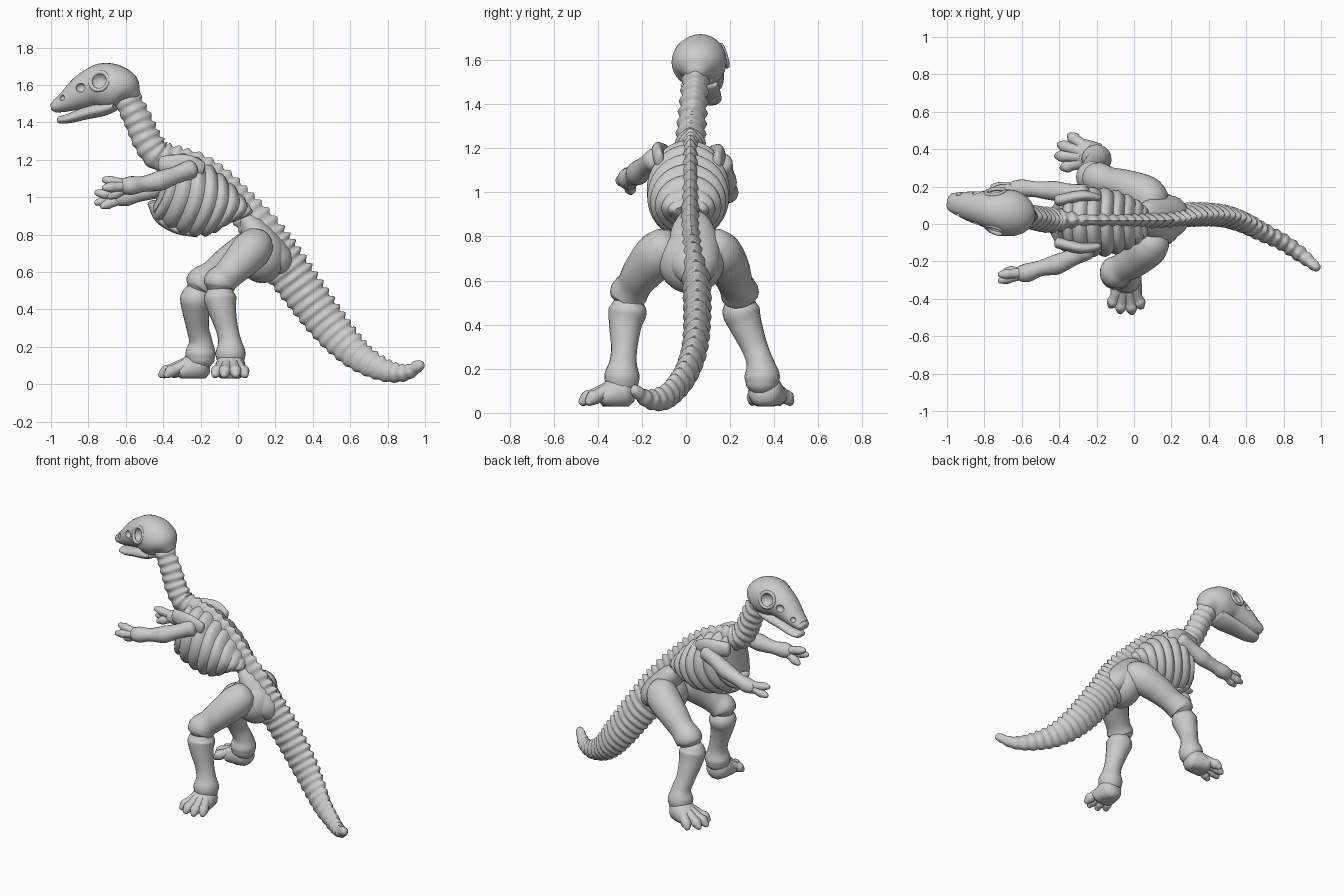
import bpy, bmesh
from math import sin, cos, pi, exp
from mathutils import Vector


def loft(name, rings):
    """Skin a list of closed rings, with capped ends."""
    bm = bmesh.new()
    rows = [[bm.verts.new(p) for p in r] for r in rings]
    n = len(rows[0])
    for a, b in zip(rows, rows[1:]):
        for i in range(n):
            j = (i + 1) % n
            bm.faces.new((a[i], a[j], b[j], b[i]))
    bm.faces.new(rows[0])
    bm.faces.new(rows[-1])
    bmesh.ops.recalc_face_normals(bm, faces=bm.faces)
    me = bpy.data.meshes.new(name)
    bm.to_mesh(me)
    bm.free()
    ob = bpy.data.objects.new(name, me)
    bpy.context.collection.objects.link(ob)
    return ob


def spline(pts, n):
    """Smooth curve through tuples (position and radii together)."""
    P = [Vector(p) for p in pts]
    P = [P[0] * 2 - P[1]] + P + [P[-1] * 2 - P[-2]]
    out = []
    for k in range(1, len(P) - 2):
        a, b, c, d = P[k - 1:k + 3]
        for i in range(n):
            t = i / n
            out.append(0.5 * (2 * b + (c - a) * t + (2 * a - 5 * b + 4 * c - d) * t * t
                              + (3 * b - a - 3 * c + d) * t ** 3))
    return out + [P[-2]]


def even(samples, count):
    """Resample a curve at equal distances."""
    acc = [0]
    for a, b in zip(samples, samples[1:]):
        acc.append(acc[-1] + (Vector(b[:3]) - Vector(a[:3])).length)
    out, k = [], 0
    for i in range(count + 1):
        d = acc[-1] * i / count
        while k < len(acc) - 2 and acc[k + 1] < d:
            k += 1
        out.append(samples[k].lerp(samples[k + 1], (d - acc[k]) / (acc[k + 1] - acc[k])))
    return out


def tube(name, pts, n=5, sides=20, bump=None, count=0, floor=-9, cap=0.5):
    """Tube through (x, y, z, side radius[, normal radius]) with domed ends."""
    S = spline([tuple(p) if len(p) == 5 else tuple(p) + (p[3],) for p in pts], n)
    if count:
        S = even(S, count)
    C = [Vector(s[:3]) for s in S]
    run = (C[-1] - C[0]).normalized()
    ref = Vector((0, 1, 0)) if abs(run.y) < 0.75 else Vector((1, 0, 0))
    rings = []
    last = len(C) - 1
    for i, c in enumerate(C):
        t = (C[min(i + 1, last)] - C[max(i - 1, 0)]).normalized()
        s = (ref - t * ref.dot(t)).normalized()
        u = t.cross(s)
        steps = [(0, 1)]
        if i == 0:
            steps = [(-1, 0.25), (-0.75, 0.7), (0, 1)]
        elif i == last:
            steps = [(0, 1), (0.75, 0.7), (1, 0.25)]
        rs, rn = max(S[i][3], 0.004), max(S[i][4], 0.004)
        for off, sc in steps:
            o = c + t * off * cap * min(rs, rn)
            ring = []
            for k in range(sides):
                a = 2 * pi * k / sides
                f = sc * (bump(i, a) if bump else 1)
                p = o + s * rs * f * cos(a) + u * rn * f * sin(a)
                p.z = max(p.z, floor)
                ring.append(p)
            rings.append(ring)
    return loft(name, rings)


def ball(name, loc, scale):
    bpy.ops.mesh.primitive_uv_sphere_add(segments=24, ring_count=14, location=loc)
    ob = bpy.context.object
    ob.name, ob.scale = name, scale
    return ob


# spine: neck, back and tail as one chain of vertebrae with crest and side knobs
STEP = 6


def vertebra(i, a):
    m = 0.5 - 0.5 * cos(2 * pi * i / STEP)
    crest = exp(-((a - pi / 2) / 0.35) ** 2)
    knob = exp(-(sin(a) / 0.3) ** 2)
    return 0.87 + m * (0.11 + 0.1 * crest + 0.1 * knob) + 0.08 * crest


tube("spine", [
    (-.60, .045, 1.53, .06, .07), (-.54, .035, 1.41, .063, .075), (-.49, .025, 1.30, .065, .078),
    (-.43, .02, 1.22, .065, .08), (-.33, .02, 1.185, .048, .08), (-.22, .02, 1.15, .042, .08),
    (-.10, .02, 1.065, .04, .085), (.0, .02, .96, .042, .09), (.10, .02, .845, .045, .1),
    (.18, .03, .715, .058, .12), (.30, .05, .55, .062, .115), (.465, .045, .33, .058, .105),
    (.58, .01, .20, .054, .09), (.68, -.04, .12, .05, .074), (.80, -.10, .066, .045, .058),
    (.90, -.17, .06, .04, .043), (.98, -.235, .105, .025, .028)],
    n=20, sides=28, bump=vertebra, count=44 * STEP)

# rib cage: spine edge and breast edge (x, z) plus half width, grooved into ribs
cage = spline([
    (-.41, 1.20, -.46, .94, .11), (-.36, 1.23, -.44, .88, .16), (-.25, 1.225, -.34, .82, .182),
    (-.14, 1.165, -.235, .79, .182), (-.05, 1.09, -.14, .80, .158), (.03, 1.0, -.06, .85, .115),
    (.07, .94, .0, .88, .07)], 9)
rings = []
for i, (tx, tz, bx, bz, w) in enumerate(cage):
    f = 0.92 + 0.1 * abs(sin(pi * i / 6))
    ring = []
    for k in range(36):
        a = 2 * pi * k / 36
        c = cos(a) * f
        ring.append(((tx + bx) / 2 + (tx - bx) / 2 * c + .035 * sin(a) ** 2,
                     .01 + w * f * sin(a),
                     (tz + bz) / 2 + (tz - bz) / 2 * c))
    rings.append(ring)
loft("rib_cage", rings)
tube("breastbone", [(-.46, .015, .97, .045, .025), (-.42, .015, .885, .05, .025),
                    (-.33, .015, .825, .045, .02), (-.22, .015, .8, .03, .015)])

# skull with carved openings, and lower jaw
skull = tube("skull", [
    (-.555, .045, 1.54, .05, .045), (-.60, .05, 1.575, .105, .095), (-.66, .058, 1.59, .124, .12),
    (-.73, .07, 1.593, .115, .122), (-.79, .08, 1.58, .098, .102), (-.85, .09, 1.55, .085, .084),
    (-.92, .105, 1.51, .068, .056), (-.97, .115, 1.488, .052, .037), (-.985, .118, 1.484, .045, .028)],
    n=6, sides=32)
tube("lower_jaw", [(-.66, .06, 1.49, .085, .03), (-.72, .068, 1.472, .085, .038),
                   (-.81, .085, 1.45, .073, .034), (-.90, .102, 1.422, .06, .026),
                   (-.955, .113, 1.412, .042, .019)])
for side in (-1, 1):
    for x, y, z, w, r in ((-.745, .07, 1.62, .118, .05), (-.84, .088, 1.585, .085, .024),
                          (-.935, .107, 1.53, .055, .016)):
        cut = ball("cutter", (x, y + side * w, z), (r * 1.15, r, r))
        cut.hide_render = True
        mod = skull.modifiers.new("opening", 'BOOLEAN')
        mod.operation, mod.object = 'DIFFERENCE', cut
        bpy.context.view_layer.objects.active = skull
        bpy.ops.object.modifier_apply(modifier=mod.name)
        bpy.data.objects.remove(cut)
    bpy.ops.mesh.primitive_torus_add(major_radius=.05, minor_radius=.011, major_segments=28,
                                     minor_segments=8, location=(-.742, .07 + side * .102, 1.62),
                                     rotation=(pi / 2 + side * .3, 0, side * .25 - .12))
    bpy.context.object.name = "eye_rim"

# pelvis with a broad hip plate each side of the crest
ball("pelvis", (.13, .025, .685), (.13, .15, .145))
tube("hip_plate", [(.035, .025, .895, .06, .04), (.075, .03, .84, .095, .07),
                   (.14, .035, .75, .118, .09), (.21, .04, .665, .11, .09),
                   (.245, .045, .615, .075, .06)], sides=28)

# legs: thigh, shin, foot and toes
legs = {
    "near": ([(.11, -.08, .76, .09), (.07, -.13, .715, .105), (0, -.195, .64, .092),
              (-.06, -.235, .58, .08), (-.10, -.26, .54, .087), (-.11, -.265, .51, .065)],
             [(-.095, -.262, .50, .07), (-.095, -.265, .46, .087), (-.085, -.275, .40, .075),
              (-.06, -.28, .30, .06), (-.045, -.285, .23, .062), (-.04, -.29, .17, .08),
              (-.04, -.29, .12, .072)],
             Vector((-.04, -.27, 0)),
             [(-.125, -.44), (-.075, -.47), (-.01, -.475), (.04, -.445)]),
    "far": ([(.11, .11, .76, .09), (.06, .155, .715, .105), (-.05, .20, .645, .092),
             (-.13, .225, .585, .08), (-.195, .245, .54, .087), (-.215, .25, .51, .065)],
            [(-.225, .245, .50, .07), (-.225, .25, .46, .085), (-.225, .27, .40, .075),
             (-.215, .31, .30, .06), (-.20, .335, .23, .062), (-.20, .345, .17, .08),
             (-.20, .345, .12, .072)],
            Vector((-.19, .355, 0)),
            [(-.345, .475), (-.40, .425), (-.415, .365), (-.385, .30)]),
}
for side, (thigh, shin, heel, toes) in legs.items():
    tube(side + "_thigh", thigh)
    tube(side + "_shin", shin)
    mid = sum((Vector((x, y, 0)) for x, y in toes), Vector()) / 4
    front = heel.lerp(mid, .55)
    tube(side + "_foot", [(heel.x, heel.y, .10, .075, .075),
                          (*heel.lerp(mid, .25)[:2], .092, .082, .075),
                          (front.x, front.y, .07, .085, .052)], floor=.03)
    for x, y in toes:
        tip = Vector((x, y, 0))
        root = heel.lerp(tip, .4)
        joint = root.lerp(tip, .55)
        tube(side + "_toe", [(root.x, root.y, .11, .034), (joint.x, joint.y, .08, .03),
                             (*joint.lerp(tip, .5)[:2], .068, .033), (x, y, .045, .017)],
             sides=14, floor=.03)

# arms: shoulder blade, limb, fingers
arms = {
    "near": ([(-.19, -.12, 1.15, .02, .04), (-.28, -.13, 1.17, .03, .058), (-.41, -.10, 1.175, .03, .045)],
             [(-.25, -.14, 1.15, .052), (-.33, -.18, 1.12, .046), (-.41, -.215, 1.09, .054),
              (-.45, -.225, 1.08, .049), (-.51, -.24, 1.07, .042), (-.57, -.26, 1.062, .05),
              (-.61, -.265, 1.058, .042)],
             [(-.72, -.27, 1.095), (-.72, -.305, 1.05), (-.69, -.25, 1.0)]),
    "far": ([(-.19, .14, 1.14, .02, .04), (-.28, .15, 1.16, .03, .058), (-.41, .125, 1.17, .03, .045)],
            [(-.27, .16, 1.13, .052), (-.35, .17, 1.09, .046), (-.43, .178, 1.05, .052),
             (-.47, .18, 1.035, .048), (-.54, .187, 1.015, .042), (-.60, .19, 1.0, .048),
             (-.65, .19, .995, .04)],
            [(-.76, .18, 1.025), (-.76, .2, .97), (-.73, .165, .95)]),
}
for side, (blade, limb, tips) in arms.items():
    tube(side + "_shoulder_blade", blade)
    tube(side + "_arm", limb)
    palm = Vector(limb[-2][:3])
    for tip in map(Vector, tips):
        tube(side + "_finger", [(*palm, .032), (*palm.lerp(tip, .5), .026),
                                (*palm.lerp(tip, .75), .027), (*tip, .014)], sides=12)

# smooth shading, keeping creases
bpy.ops.object.select_all(action='SELECT')
bpy.context.view_layer.objects.active = skull
bpy.ops.object.shade_smooth_by_angle(angle=0.8)
